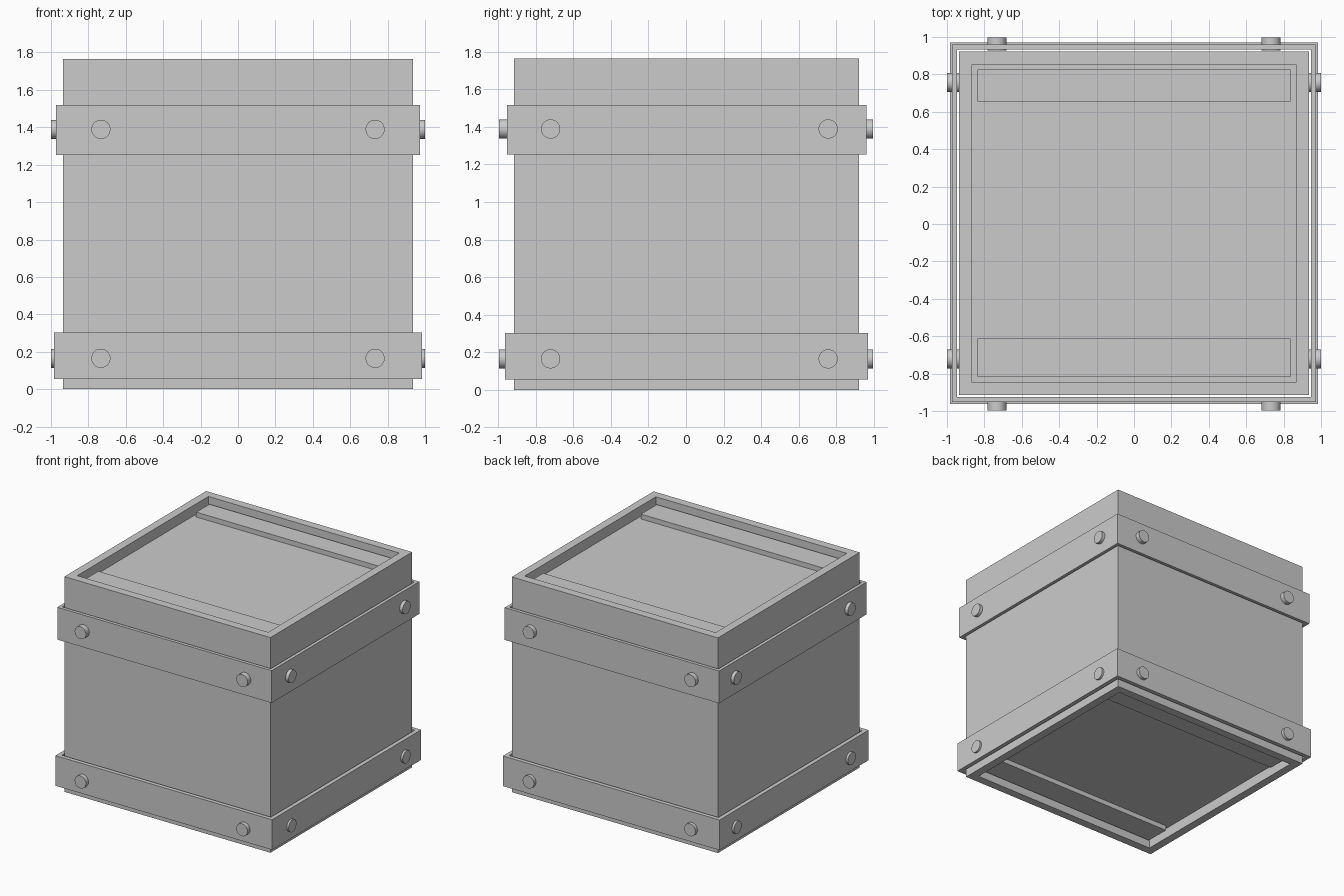
import bpy
import bmesh
from math import pi
from mathutils import Matrix, Vector

default = bpy.data.objects.get("Cube")
if default:
    bpy.data.objects.remove(default, do_unlink=True)

GREY = (0.6, 0.6, 0.6, 1)
grey = bpy.data.materials.new("light_grey")
grey.use_nodes = True
grey.diffuse_color = GREY
grey.node_tree.nodes["Principled BSDF"].inputs["Base Color"].default_value = GREY


def finish(name, bm, smooth=False):
    """Turn a bmesh into a named grey object."""
    mesh = bpy.data.meshes.new(name)
    bm.to_mesh(mesh)
    bm.free()
    mesh.materials.append(grey)
    obj = bpy.data.objects.new(name, mesh)
    bpy.context.collection.objects.link(obj)
    if smooth:
        bpy.ops.object.select_all(action="DESELECT")
        obj.select_set(True)
        bpy.context.view_layer.objects.active = obj
        bpy.ops.object.shade_smooth_by_angle()
    return obj


def box(x0, x1, y0, y1, z0, z1):
    """Box between two corners, as a bmesh."""
    bm = bmesh.new()
    low, high = Vector((x0, y0, z0)), Vector((x1, y1, z1))
    place = Matrix.Translation((low + high) / 2) @ Matrix.Diagonal((*(high - low), 1))
    bmesh.ops.create_cube(bm, size=1, matrix=place)
    return bm


HALF_X, FRONT, BACK, HEIGHT = 0.935, -0.915, 0.922, 1.765
RIM, DEPTH, BATTEN_DROP = 0.097, 0.085, 0.045

# Body with a raised rim around a sunken panel, above and below
bm = box(-HALF_X, HALF_X, FRONT, BACK, 0, HEIGHT)
bm.normal_update()
for face in [f for f in bm.faces if abs(f.normal.z) > 0.9]:
    inward = -face.normal * DEPTH
    bmesh.ops.inset_region(bm, faces=[face], thickness=RIM)
    wall = bmesh.ops.inset_region(bm, faces=[face], thickness=0)
    bmesh.ops.translate(bm, verts=face.verts, vec=inward)
finish("crate_body", bm)

# Battens across the front and back ends of each sunken panel
inner_x = HALF_X - RIM
spans = {"front": (FRONT + RIM, -0.613), "back": (0.655, BACK - RIM)}
levels = {"top": (HEIGHT - DEPTH, HEIGHT - BATTEN_DROP), "bottom": (BATTEN_DROP, DEPTH)}
for level, (z0, z1) in levels.items():
    for end, (y0, y1) in spans.items():
        finish(f"{level}_{end}_batten", box(-inner_x, inner_x, y0, y1, z0, z1))


def band(name, grow, z0, z1):
    """Rectangular strap around the body, open in the middle."""
    bm = box(-HALF_X - grow, HALF_X + grow, FRONT - grow, BACK + grow, z0, z1)
    bm.normal_update()
    caps = [f for f in bm.faces if abs(f.normal.z) > 0.9]
    for face in caps:
        bmesh.ops.inset_region(bm, faces=[face], thickness=grow)
    bmesh.ops.bridge_loops(bm, edges=[e for f in caps for e in f.edges])
    bmesh.ops.delete(bm, geom=caps, context="FACES_ONLY")
    bmesh.ops.recalc_face_normals(bm, faces=bm.faces)
    finish(name, bm)


def bolt(name, outer, inward):
    """Round bolt head whose end face is centred on outer."""
    bm = bmesh.new()
    turn = inward.to_track_quat("Z", "Y").to_matrix().to_4x4()
    length = 0.07
    place = Matrix.Translation(outer + inward * length / 2) @ turn
    bmesh.ops.create_cone(bm, cap_ends=True, segments=32, radius1=0.051,
                          radius2=0.051, depth=length, matrix=place)
    finish(name, bm, smooth=True)


# Straps, each with two bolts per side
for level, grow, z0, z1, bolt_z in (("upper", 0.038, 1.253, 1.518, 1.389),
                                    ("lower", 0.048, 0.055, 0.302, 0.165)):
    band(f"{level}_band", grow, z0, z1)
    for sign, side, end in ((-1, "right", "front"), (1, "left", "back")):
        for x in (-0.733, 0.733):
            bolt(f"{level}_{end}_bolt", Vector((x, sign * 0.997, bolt_z)), Vector((0, -sign, 0)))
        for y in (-0.721, 0.757):
            bolt(f"{level}_{side}_bolt", Vector((sign, y, bolt_z)), Vector((-sign, 0, 0)))
